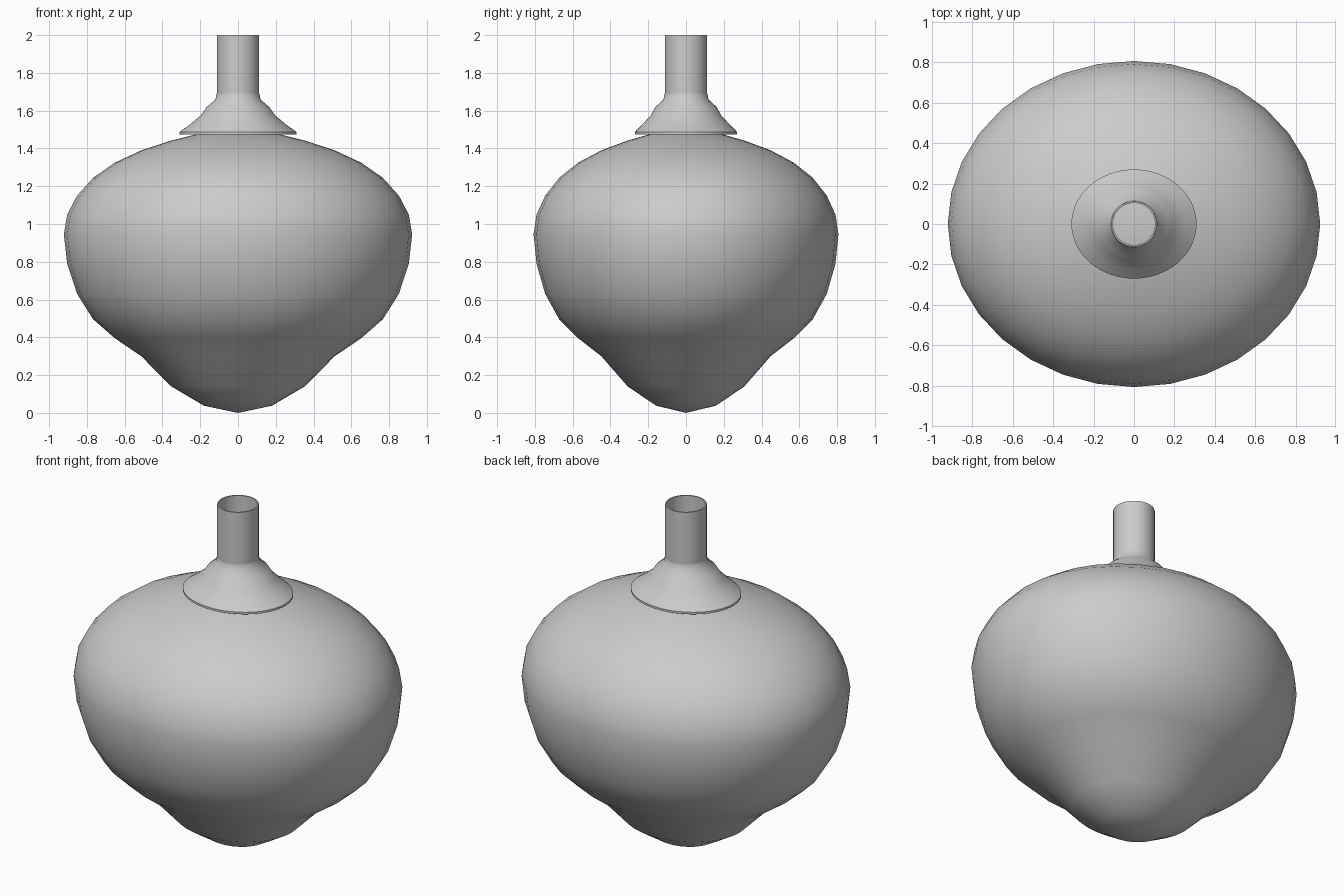
import bpy, bmesh, math

if "Cube" in bpy.data.objects:
    bpy.data.objects.remove(bpy.data.objects["Cube"])


def loft(name, rings, sides, cap_bottom=False):
    """Stack elliptical rings (rx, ry, z); a zero radius makes a pole."""
    bm = bmesh.new()
    loops = []
    for rx, ry, z in rings:
        if rx == 0:
            loops.append([bm.verts.new((0, 0, z))])
        else:
            loops.append([bm.verts.new((rx * math.cos(2 * math.pi * i / sides),
                                        ry * math.sin(2 * math.pi * i / sides), z))
                          for i in range(sides)])
    for a, b in zip(loops, loops[1:]):
        for i in range(sides):
            j = (i + 1) % sides
            if len(a) == 1:
                bm.faces.new((a[0], b[j], b[i]))
            elif len(b) == 1:
                bm.faces.new((a[i], a[j], b[0]))
            else:
                bm.faces.new((a[i], a[j], b[j], b[i]))
    if cap_bottom:
        bm.faces.new(loops[0][::-1])
    mesh = bpy.data.meshes.new(name)
    bm.to_mesh(mesh)
    bm.free()
    ob = bpy.data.objects.new(name, mesh)
    bpy.context.collection.objects.link(ob)
    bpy.ops.object.select_all(action='DESELECT')
    ob.select_set(True)
    bpy.context.view_layer.objects.active = ob
    bpy.ops.object.shade_smooth_by_angle(angle=math.radians(40))
    return ob


# Body: a 32 x 16 sphere whose rings are shifted into a bulb with a narrow foot
heights = [0.005, 0.038, 0.14, 0.30, 0.395, 0.495, 0.63, 0.79, 0.945,
           1.05, 1.15, 1.245, 1.325, 1.39, 1.442, 1.485, 1.50]
heights[0] = 0.0
body = []
for k, z in enumerate(heights):
    s = math.sin(math.pi * k / 16) if 0 < k < 16 else 0
    body.append((0.922 * s, 0.807 * s, z))
loft("body", body, 32)

# Collar: oval flange flaring up into the round neck
loft("collar", [(0.31, 0.27, 1.475), (0.31, 0.27, 1.487), (0.25, 0.228, 1.53),
                (0.197, 0.187, 1.575), (0.165, 0.162, 1.62), (0.12, 0.12, 1.658),
                (0.113, 0.113, 1.69)], 64)

# Neck: open thin-walled tube
loft("neck_tube", [(r, r, z) for r, z in
                   ((0.112, 1.50), (0.112, 2.0), (0.104, 2.0), (0.104, 1.48))], 48)
